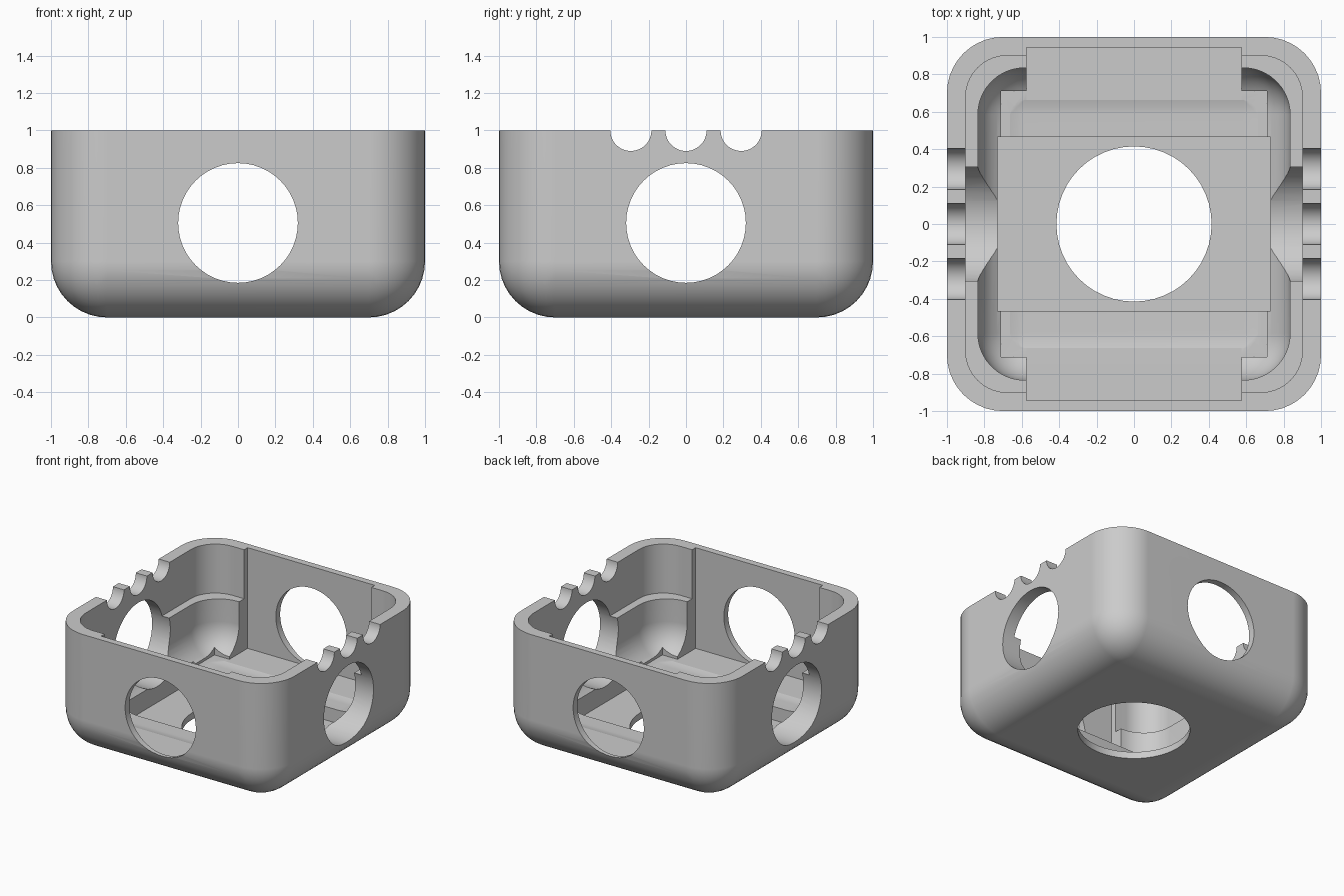
import bpy
import bmesh
from math import radians
from mathutils import Matrix, Vector

default = bpy.data.objects.get("Cube")
if default:
    bpy.data.objects.remove(default, do_unlink=True)

grey = bpy.data.materials.new("light_grey")
grey.use_nodes = True
grey.diffuse_color = (0.6, 0.6, 0.6, 1)
grey.node_tree.nodes["Principled BSDF"].inputs["Base Color"].default_value = (0.6, 0.6, 0.6, 1)


def make_object(name, bm):
    bmesh.ops.recalc_face_normals(bm, faces=bm.faces)
    mesh = bpy.data.meshes.new(name)
    bm.to_mesh(mesh)
    bm.free()
    mesh.materials.append(grey)
    obj = bpy.data.objects.new(name, mesh)
    bpy.context.collection.objects.link(obj)
    return obj


def box_bmesh(half, bottom, top, radius=0.0, only_vertical=False):
    """Box with half sizes in x and y, optionally with rounded edges."""
    bm = bmesh.new()
    size = (2 * half[0], 2 * half[1], top - bottom)
    bmesh.ops.create_cube(bm, size=1)
    bmesh.ops.scale(bm, vec=size, verts=bm.verts)
    bmesh.ops.translate(bm, vec=(0, 0, (top + bottom) / 2), verts=bm.verts)
    if radius:
        edges = [e for e in bm.edges if not only_vertical
                 or abs(e.verts[0].co.z - e.verts[1].co.z) > 0.01]
        bmesh.ops.bevel(bm, geom=edges, offset=radius, segments=10,
                        profile=0.5, affect='EDGES', clamp_overlap=True)
    return bm


def cylinder_bmesh(axis, centre, radius, length):
    bm = bmesh.new()
    turn = Vector((0, 0, 1)).rotation_difference(Vector(axis)).to_matrix().to_4x4()
    bmesh.ops.create_cone(bm, cap_ends=True, segments=48, radius1=radius, radius2=radius,
                          depth=length, matrix=Matrix.Translation(centre) @ turn)
    return bm


def cut(target, bm):
    cutter = make_object("cutter", bm)
    cutter.hide_render = True
    mod = target.modifiers.new("cut", 'BOOLEAN')
    mod.operation = 'DIFFERENCE'
    mod.solver = 'EXACT'
    mod.object = cutter
    bpy.context.view_layer.objects.active = target
    bpy.ops.object.modifier_apply(modifier=mod.name)
    bpy.data.objects.remove(cutter, do_unlink=True)


# Outer shell: lower half of a rounded cube
bm = box_bmesh((1, 1), 0, 2, 0.3)
bmesh.ops.bisect_plane(bm, geom=bm.verts[:] + bm.edges[:] + bm.faces[:],
                       plane_co=(0, 0, 1), plane_no=(0, 0, 1), clear_outer=True)
bmesh.ops.holes_fill(bm, edges=[e for e in bm.edges if e.is_boundary], sides=0)
shell = make_object("housing_shell", bm)

# Rounded cavity and the wider upper recess that leaves a ledge
cut(shell, box_bmesh((0.835, 0.835), 0.165, 1.835, 0.25))
cut(shell, box_bmesh((0.9, 0.9), 0.6, 1.4, 0.22, only_vertical=True))

# Square seat, tall front and back pockets, and floor pocket
floor = 0.178
cut(shell, box_bmesh((0.71, 0.71), floor, 1.3))
cut(shell, box_bmesh((0.575, 0.945), floor, 1.4))
cut(shell, box_bmesh((0.73, 0.465), 0.055, 1.2))

# Round openings through the four walls and the floor
cut(shell, cylinder_bmesh((1, 0, 0), (0, 0, 0.505), 0.32, 3))
cut(shell, cylinder_bmesh((0, 1, 0), (0, 0, 0.505), 0.32, 3))
cut(shell, cylinder_bmesh((0, 0, 1), (0, 0, 0), 0.415, 1))

# Half-round cable notches in both side rims
for y in (-0.295, 0, 0.295):
    cut(shell, cylinder_bmesh((1, 0, 0), (0, y, 1), 0.11, 3))

# Smooth rounded surfaces, keep cut edges crisp
bpy.ops.object.select_all(action='DESELECT')
shell.select_set(True)
bpy.context.view_layer.objects.active = shell
bpy.ops.object.shade_smooth_by_angle(angle=radians(25))
weighted = shell.modifiers.new("even_normals", 'WEIGHTED_NORMAL')
weighted.keep_sharp = True
